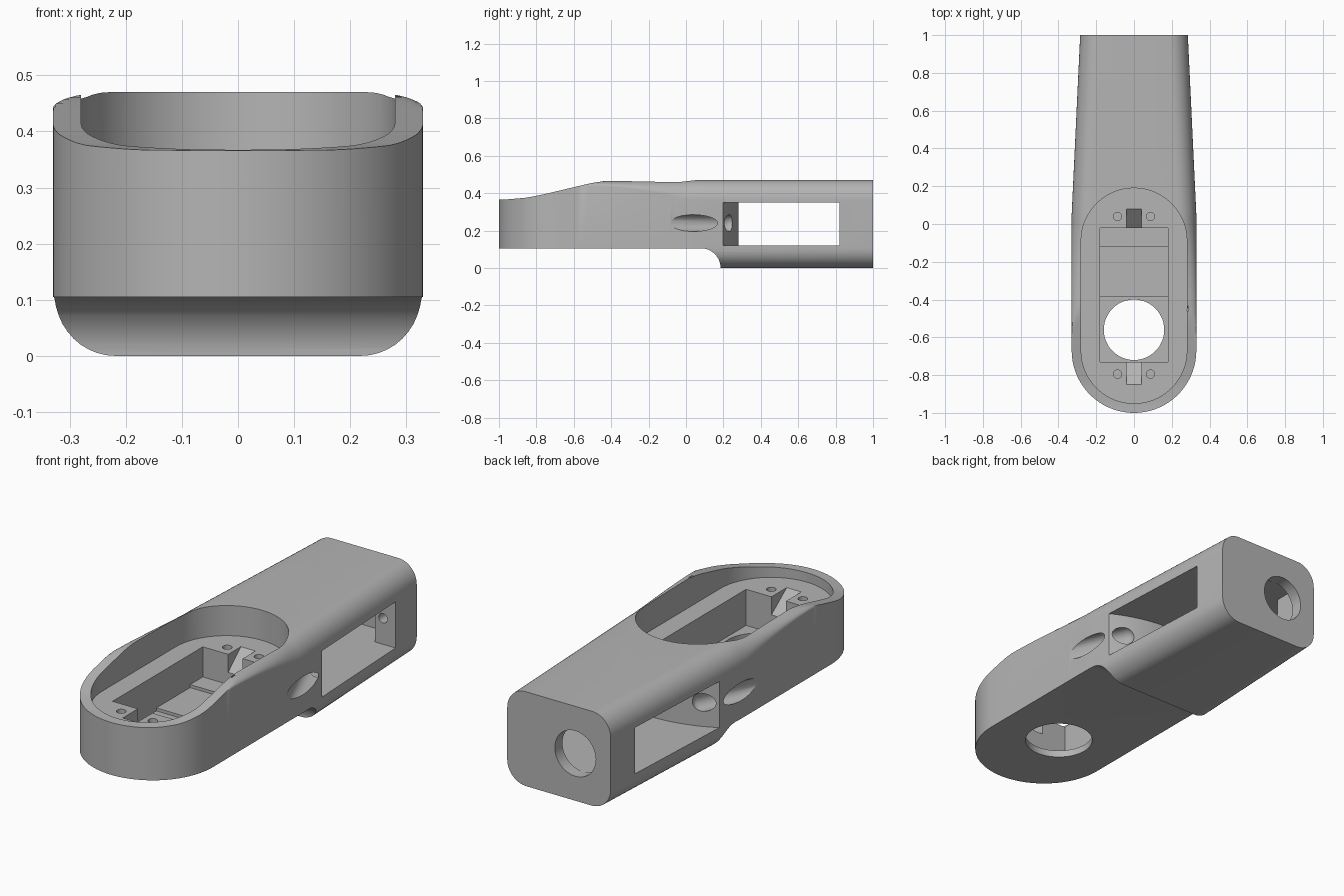
import bpy, bmesh, math
from mathutils import Vector

if "Cube" in bpy.data.objects:
    bpy.data.objects.remove(bpy.data.objects["Cube"])

grey = bpy.data.materials.new("plain grey")
grey.diffuse_color = (0.46, 0.46, 0.46, 1)
grey.use_nodes = True
grey.node_tree.nodes["Principled BSDF"].inputs["Base Color"].default_value = grey.diffuse_color


def make(name, bm):
    bmesh.ops.recalc_face_normals(bm, faces=bm.faces[:])
    me = bpy.data.meshes.new(name)
    bm.to_mesh(me)
    bm.free()
    ob = bpy.data.objects.new(name, me)
    bpy.context.collection.objects.link(ob)
    return ob


def loft(name, rings):
    """Skin a list of equal closed rings and cap both ends."""
    bm = bmesh.new()
    vs = [[bm.verts.new(p) for p in r] for r in rings]
    n = len(vs[0])
    for a, b in zip(vs, vs[1:]):
        for i in range(n):
            j = (i + 1) % n
            bm.faces.new((a[i], a[j], b[j], b[i]))
    bm.faces.new(vs[0])
    bm.faces.new(vs[-1])
    return make(name, bm)


def prism(name, pts, lo, hi, axis="z"):
    place = {"z": lambda p, h: (p[0], p[1], h),
             "y": lambda p, h: (p[0], h, p[1]),
             "x": lambda p, h: (h, p[0], p[1])}[axis]
    return loft(name, [[place(p, h) for p in pts] for h in (lo, hi)])


def rect(x0, x1, y0, y1):
    return [(x0, y0), (x1, y0), (x1, y1), (x0, y1)]


def arc(cx, cy, r, a0, a1, n):
    return [(cx + r * math.cos(math.radians(a0 + (a1 - a0) * i / n)),
             cy + r * math.sin(math.radians(a0 + (a1 - a0) * i / n))) for i in range(n + 1)]


def circle(cx, cy, r, n=48):
    return arc(cx, cy, r, 0, 360, n)[:-1]


# Body: sections along y, nose round in plan, top sloping down to the front
SLOPE = [(-1, .366), (-.95, .367), (-.85, .376), (-.75, .396), (-.6, .432),
         (-.5, .455), (-.4, .47), (2, .47)]


def slope(y):
    for (a, za), (b, zb) in zip(SLOPE, SLOPE[1:]):
        if y <= b:
            return za + (zb - za) * (y - a) / (b - a)


def section(y):
    if y < -.67:
        w = math.sqrt(max(.33 ** 2 - (y + .67) ** 2, 1e-4))
    else:
        w = .33 - .045 * max(0, y - .05) / .95
    t = min(max((y + .55) / .55, 0), 1)
    rx, rz, rb = min(.1, w * .9), .03 + .075 * t * t, min(.105, w * .9)
    half = []
    for i in range(11):
        a = math.pi / 2 * i / 10
        half.append((w - rb + rb * math.sin(a), .105 - .105 * math.cos(a)))
    for i in range(11):
        a = math.pi / 2 * i / 10
        # tiny ramp keeps the points distinct where the slope trims the corner
        half.append((w - rx + rx * math.cos(a),
                     min(.47 - rz + rz * math.sin(a), slope(y))))
    ring = half + [(-x, z) for x, z in reversed(half)]
    return [(x, y, z) for x, z in ring]


ys = [-.67 - .33 * math.cos(math.radians(a)) for a in [2] + list(range(5, 90, 5))]
ys[0] = -1
ys += [-.67 + .03 * i for i in range(25)] + [.1, 1]
body = loft("servo_arm_body", [section(y) for y in ys])
body.data.materials.append(grey)


def cut(cutter):
    cutter.hide_render = True
    bpy.context.view_layer.objects.active = body
    m = body.modifiers.new("cut", "BOOLEAN")
    m.operation = "DIFFERENCE"
    m.solver = "EXACT"
    m.object = cutter
    bpy.ops.object.modifier_apply(modifier=m.name)
    bpy.data.objects.remove(cutter)


# Raised underside at the front, with a rounded step
cut(prism("underside_cutter", [(-1.2, -.1), (.182, -.1)] + arc(.08, 0, .105, 0, 90, 12)
          + [(-1.2, .105)], -.6, .6, "x"))

# Rounded recess in the top
FLOOR = .32
cut(prism("recess_cutter", arc(0, -.09, .28, 0, 180, 32) + arc(0, -.67, .28, 180, 360, 32),
          FLOOR, .7))

# Servo well with a stepped floor, and the horn hole through the bottom
cut(prism("well_cutter", [(-.73, .5), (-.73, .14), (-.385, .14), (-.385, .155), (-.12, .155),
                          (-.12, .17), (-.02, .17), (-.02, .5)], -.18, .18, "x"))
cut(prism("horn_hole_cutter", circle(0, -.56, .16), 0, .25))

# Sloped cable notches at both ends of the well
cut(prism("rear_notch_cutter", [(-.06, .4), (-.06, .21), (-.02, .23), (.08, FLOOR), (.08, .4)],
          -.04, .04, "x"))
cut(prism("front_notch_cutter", [(-.69, .4), (-.69, .21), (-.73, .23), (-.85, FLOOR), (-.85, .4)],
          -.04, .04, "x"))

# Screw holes in the recess floor
for sx in (-1, 1):
    for y in (.04, -.795):
        cut(prism("screw_cutter", circle(sx * .087, y, .022, 20), .2, .4))

# Side window through the body, front wall bulging backwards
cut(prism("window_cutter", arc(0, -.4, .68, 126, 54, 24) + [(.4, .82), (-.4, .82)], .12, .35))

# Rear servo seat, output hole and blind screw holes
cut(prism("seat_cutter", rect(-.21, .18, .12, .35), .75, .94, "y"))
cut(prism("output_hole_cutter", circle(-.09, .235, .113), .85, 1.2, "y"))
for x in (-.245, .225):
    cut(prism("seat_screw_cutter", circle(x, .25, .024, 20), .7, .92, "y"))

# Cable groove on each side: slanted capsule
for sx in (-1, 1):
    a, b, r = Vector((sx * .373, -.07, .24)), Vector((sx * .25, .232, .24)), .045
    d = (b - a).normalized()
    u, v = d.cross(Vector((0, 0, 1))), Vector((0, 0, 1))
    spec = [(a - d * .1, r)] + [(b + d * r * math.sin(t), r * math.cos(t))
                                for t in [math.radians(k) for k in range(0, 89, 11)]]
    cut(loft("groove_cutter", [[c + (u * math.cos(k * math.pi / 12) + v * math.sin(k * math.pi / 12)) * q
                                for k in range(24)] for c, q in spec]))

bpy.ops.object.select_all(action="DESELECT")
body.select_set(True)
bpy.context.view_layer.objects.active = body
bpy.ops.object.shade_smooth_by_angle(angle=math.radians(25))
